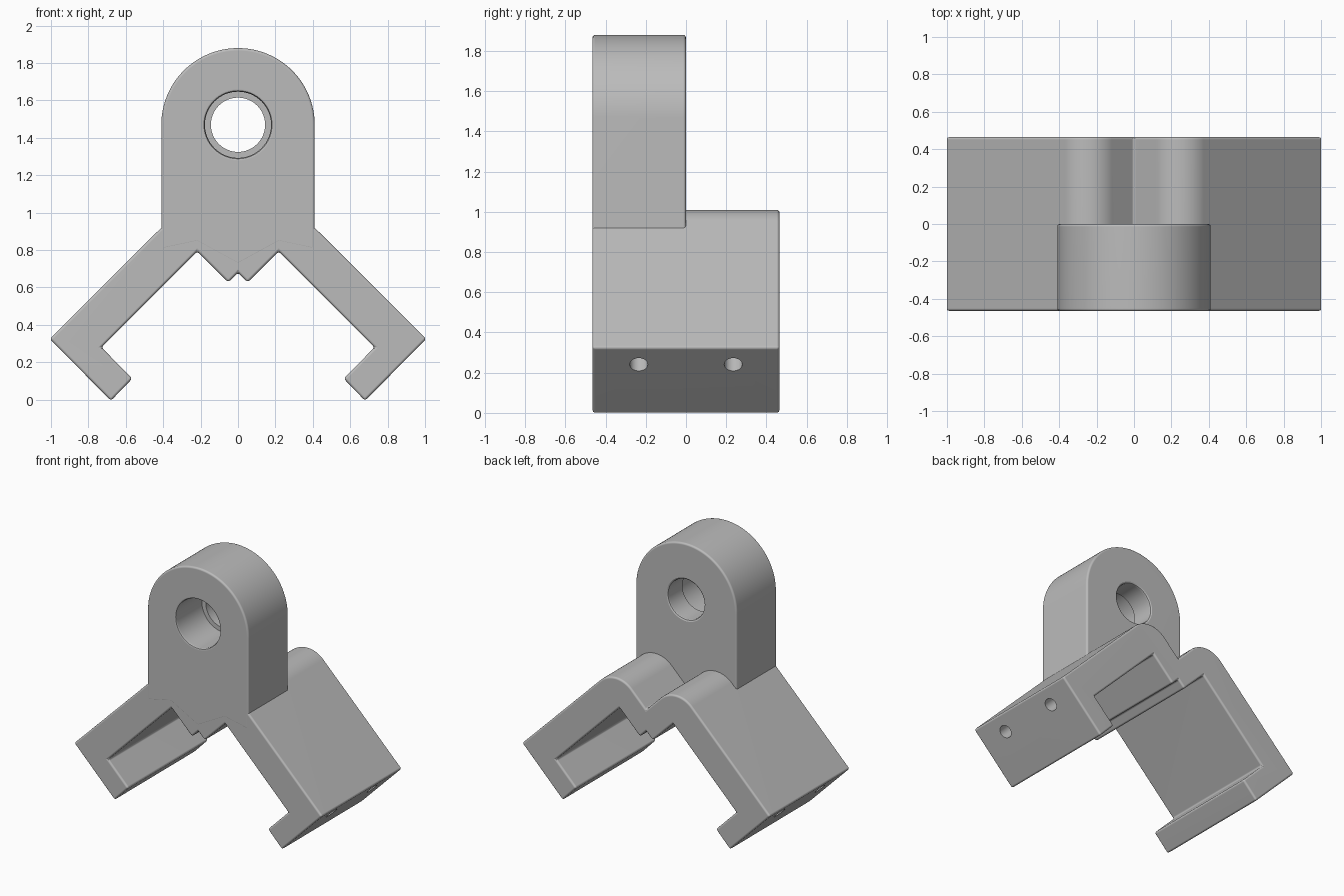
import bpy, bmesh
from math import sin, cos, pi, radians
from mathutils import Vector, Matrix

cube = bpy.data.objects.get("Cube")
if cube:
    bpy.data.objects.remove(cube, do_unlink=True)

grey = bpy.data.materials.new("plain grey")
grey.use_nodes = True
grey.diffuse_color = (0.5, 0.5, 0.5, 1)
grey.node_tree.nodes["Principled BSDF"].inputs["Base Color"].default_value = (0.5, 0.5, 0.5, 1)


def make_object(name, bm):
    bmesh.ops.recalc_face_normals(bm, faces=bm.faces)
    mesh = bpy.data.meshes.new(name)
    bm.to_mesh(mesh)
    bm.free()
    mesh.materials.append(grey)
    obj = bpy.data.objects.new(name, mesh)
    bpy.context.collection.objects.link(obj)
    return obj


def arc(x, z, r, start, end, steps):
    angles = [radians(start + (end - start) * i / steps) for i in range(steps + 1)]
    return [(x + r * cos(a), z + r * sin(a)) for a in angles]


def mirrored(half):
    """Close a right-hand half outline whose ends lie on x = 0."""
    return half + [(-x, z) for x, z in reversed(half[1:-1])]


def extrude_outline(name, outline, front, back):
    bm = bmesh.new()
    face = bm.faces.new([bm.verts.new((x, front, z)) for x, z in outline])
    new = bmesh.ops.extrude_face_region(bm, geom=[face])["geom"]
    verts = [v for v in new if isinstance(v, bmesh.types.BMVert)]
    bmesh.ops.translate(bm, verts=verts, vec=(0, back - front, 0))
    return make_object(name, bm)


def lathe_cutter(name, profile, origin, axis, sides):
    """Solid of revolution; profile holds (radius, depth along axis)."""
    bm = bmesh.new()
    rings = [[bm.verts.new((r * cos(2 * pi * i / sides), r * sin(2 * pi * i / sides), d))
              for i in range(sides)] for r, d in profile]
    for a, b in zip(rings, rings[1:]):
        for i in range(sides):
            j = (i + 1) % sides
            bm.faces.new((a[i], a[j], b[j], b[i]))
    bm.faces.new(rings[0])
    bm.faces.new(rings[-1])
    turn = Vector(axis).to_track_quat('Z', 'Y').to_matrix().to_4x4()
    bm.transform(Matrix.Translation(origin) @ turn)
    cutter = make_object(name, bm)
    cutter.hide_render = True
    return cutter


def finish(obj, cutters):
    """Round the edges, drill the holes and set the shading."""
    bevel = obj.modifiers.new("rounded_edges", 'BEVEL')
    bevel.width = 0.014
    bevel.segments = 3
    bevel.limit_method = 'ANGLE'
    bevel.angle_limit = radians(30)
    bevel.use_clamp_overlap = False
    for cutter in cutters:
        cut = obj.modifiers.new("hole", 'BOOLEAN')
        cut.operation = 'DIFFERENCE'
        cut.solver = 'EXACT'
        cut.object = cutter
    bpy.ops.object.select_all(action='DESELECT')
    obj.select_set(True)
    bpy.context.view_layer.objects.active = obj
    bpy.ops.object.convert(target='MESH')
    bpy.ops.object.shade_smooth_by_angle(angle=radians(35))
    weighted = obj.modifiers.new("clean_normals", 'WEIGHTED_NORMAL')
    weighted.keep_sharp = True
    for cutter in cutters:
        bpy.data.objects.remove(cutter, do_unlink=True)


# Twin clamp arms: inner tooth, underside, end lip, outer slope, rounded hump
arm_half = [(0, 0.68), (0.052, 0.628), (0.218, 0.793), (0.73, 0.28), (0.565, 0.113),
            (0.679, -0.005), (1.007, 0.325)]
arm_half += arc(0.245, 0.83, 0.18, 45, 135, 18) + [(0, 0.84)]
arms = extrude_outline("clamp_arms", mirrored(arm_half), -0.465, 0.465)

# Blind screw holes running up each arm from its end face
screw_holes = [lathe_cutter("screw_hole_cutter", [(0.045, -0.05), (0.045, 0.4)],
                            (side * 0.922, y, 0.242), (-side, 0, 1), 32)
               for side in (-1, 1) for y in (-0.235, 0.235)]
finish(arms, screw_holes)

# Upright lug with a round top
lug_half = [(0, 0.72), (0.22, 0.84), (0.41, 0.8)] + arc(0, 1.47, 0.41, 0, 90, 32)
lug = extrude_outline("upright_lug", mirrored(lug_half), -0.466, 0)

# Stepped bore: wide from the front, narrow at the back, with eased rims
bore_profile = [(0.2, -0.02), (0.192, 0), (0.182, 0.004), (0.177, 0.015), (0.177, 0.3),
                (0.145, 0.3), (0.145, 0.452), (0.149, 0.461), (0.158, 0.466), (0.165, 0.49)]
bore = lathe_cutter("bore_cutter", bore_profile, (0, -0.466, 1.47), (0, 1, 0), 64)
finish(lug, [bore])
